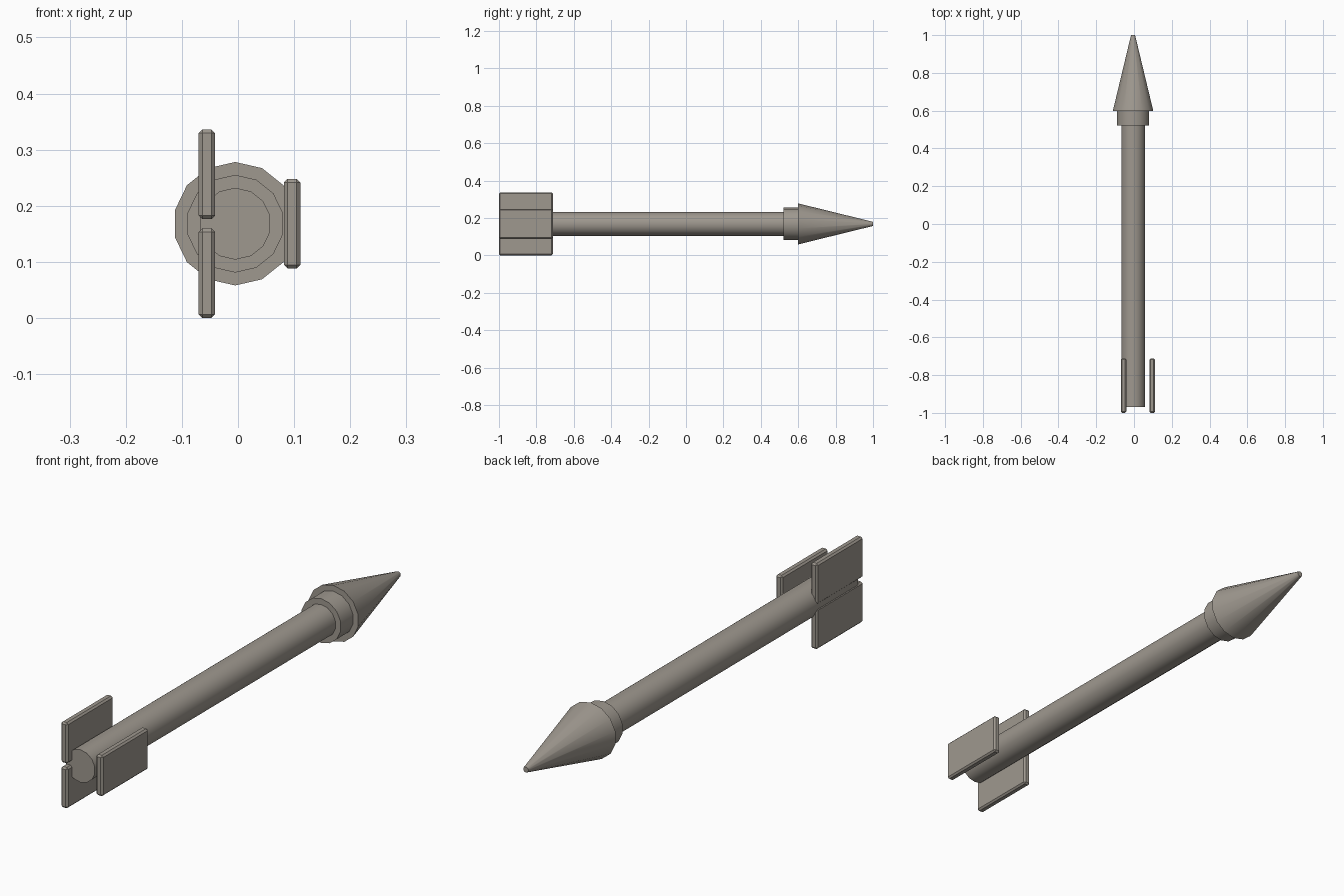
import bpy
import math

if "Cube" in bpy.data.objects:
    bpy.data.objects.remove(bpy.data.objects["Cube"])

SIDES = 14
AXIS_X, AXIS_Z = -0.005, 0.168

# Dark warm grey for every part
grey = bpy.data.materials.new("warm_grey")
grey.diffuse_color = (0.345, 0.315, 0.275, 1.0)
grey.use_nodes = True
grey.node_tree.nodes["Principled BSDF"].inputs["Base Color"].default_value = grey.diffuse_color


def round_part(name, y0, y1, r0, r1):
    """Capped 14-sided cylinder or cone frustum running along +y."""
    bpy.ops.mesh.primitive_cone_add(
        vertices=SIDES, radius1=r0, radius2=r1, depth=y1 - y0,
        location=(AXIS_X, (y0 + y1) / 2, AXIS_Z),
        rotation=(-math.pi / 2, 0, 0))
    obj = bpy.context.object
    obj.name = name
    obj.data.materials.append(grey)
    bpy.ops.object.transform_apply(location=False, rotation=True, scale=True)
    bpy.ops.object.shade_smooth_by_angle(angle=math.radians(30))


def fin(name, x, z):
    """Thin upright plate with chamfered edges."""
    bpy.ops.mesh.primitive_cube_add(size=1, location=(x, -0.856, z))
    obj = bpy.context.object
    obj.name = name
    obj.data.materials.append(grey)
    obj.scale = (0.029, 0.288, 0.16)
    bpy.ops.object.transform_apply(location=False, rotation=False, scale=True)
    bevel = obj.modifiers.new("chamfer", 'BEVEL')
    bevel.width = 0.0065
    bevel.segments = 1


# Shaft, collar and pointed head
round_part("shaft", -0.97, 0.525, 0.064, 0.064)
round_part("collar", 0.522, 0.598, 0.087, 0.087)
round_part("head", 0.598, 1.0, 0.11, 0.011)

# Three tail fins: two stacked on the left, one on the right
fin("fin_upper_left", -0.0555, 0.256)
fin("fin_lower_left", -0.0555, 0.080)
fin("fin_right", 0.0965, 0.168)
